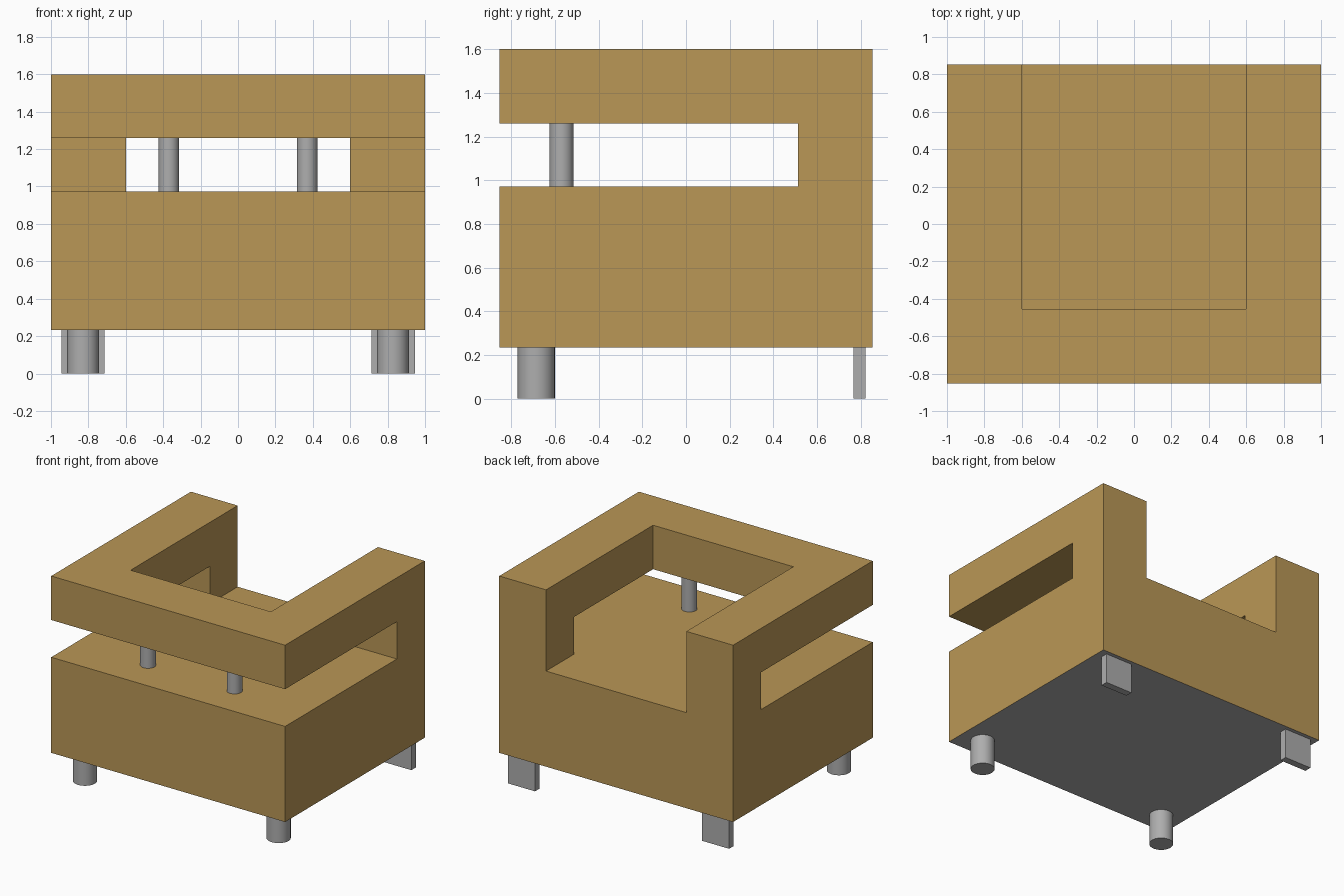
import bpy, bmesh
from mathutils import Matrix, Vector

if "Cube" in bpy.data.objects:
    bpy.data.objects.remove(bpy.data.objects["Cube"])


def material(name, srgb):
    m = bpy.data.materials.new(name)
    lin = [((c / 255 + 0.055) / 1.055) ** 2.4 for c in srgb]
    m.diffuse_color = (*lin, 1)
    m.use_nodes = True
    m.node_tree.nodes["Principled BSDF"].inputs["Base Color"].default_value = m.diffuse_color
    return m


TAN = material("tan fabric", (186, 151, 86))
GREY = material("grey metal", (174, 174, 174))


def add_object(name, bm, mats):
    me = bpy.data.meshes.new(name)
    bm.to_mesh(me)
    bm.free()
    for m in mats:
        me.materials.append(m)
    ob = bpy.data.objects.new(name, me)
    bpy.context.collection.objects.link(ob)
    return ob


def box(name, lo, hi, mat):
    lo, hi = Vector(lo), Vector(hi)
    bm = bmesh.new()
    bmesh.ops.create_cube(bm, size=1, matrix=Matrix.Translation((lo + hi) / 2)
                          @ Matrix.Diagonal((*(hi - lo), 1)))
    return add_object(name, bm, [mat])


def rod(name, x, y, r, z0, z1, mat):
    bm = bmesh.new()
    bmesh.ops.create_cone(bm, cap_ends=True, segments=48, radius1=r, radius2=r,
                          depth=z1 - z0,
                          matrix=Matrix.Translation((x, y, (z0 + z1) / 2)))
    for f in bm.faces:
        f.smooth = len(f.verts) == 4
    for e in bm.edges:
        e.smooth = all(len(f.verts) == 4 for f in e.link_faces)
    return add_object(name, bm, [mat])


# Body: one closed shell of seat block, rear pillars and U-shaped top rail
X = [-1, -0.6, 0.6, 1]
Y = [-0.853, -0.455, 0.512, 0.853]
Z = [0.233, 0.972, 1.26, 1.6]


def filled(i, j, k):
    if not all(0 <= n < 3 for n in (i, j, k)):
        return False
    if k == 0:                       # seat block
        return True
    if k == 1:                       # rear pillars only
        return i != 1 and j == 2
    return i != 1 or j == 0          # rail, open at the back


bm = bmesh.new()
for i in range(3):
    for j in range(3):
        for k in range(3):
            if not filled(i, j, k):
                continue
            for axis in range(3):
                for side in (0, 1):
                    n = [i, j, k]
                    n[axis] += 2 * side - 1
                    if filled(*n):
                        continue
                    u, v = (axis + 1) % 3, (axis + 2) % 3
                    corners = [(0, 0), (1, 0), (1, 1), (0, 1)]
                    if not side:
                        corners.reverse()
                    vs = []
                    for a, b in corners:
                        c = [i, j, k]
                        c[axis] += side
                        c[u] += a
                        c[v] += b
                        vs.append(bm.verts.new((X[c[0]], Y[c[1]], Z[c[2]])))
                    bm.faces.new(vs)
bmesh.ops.remove_doubles(bm, verts=bm.verts, dist=1e-4)
bmesh.ops.dissolve_limit(bm, angle_limit=0.01, verts=bm.verts, edges=bm.edges)
bm.normal_update()
# Grey underside
for f in bm.faces:
    f.material_index = int(f.normal.z < -0.9 and f.calc_center_median().z < 0.3)
add_object("chair_body", bm, [TAN, GREY])

# Legs and rail posts, mirrored left and right
for s, side in ((-1, "left"), (1, "right")):
    rod("front_leg_" + side, s * 0.828, -0.686, 0.085, 0, Z[0], GREY)
    rod("rail_post_" + side, s * 0.37, -0.57, 0.055, Z[1], Z[2], GREY)
    x0, x1 = sorted((s * 0.715, s * 0.945))
    box("back_leg_" + side, (x0, 0.768, 0), (x1, 0.823, Z[0]), GREY)
